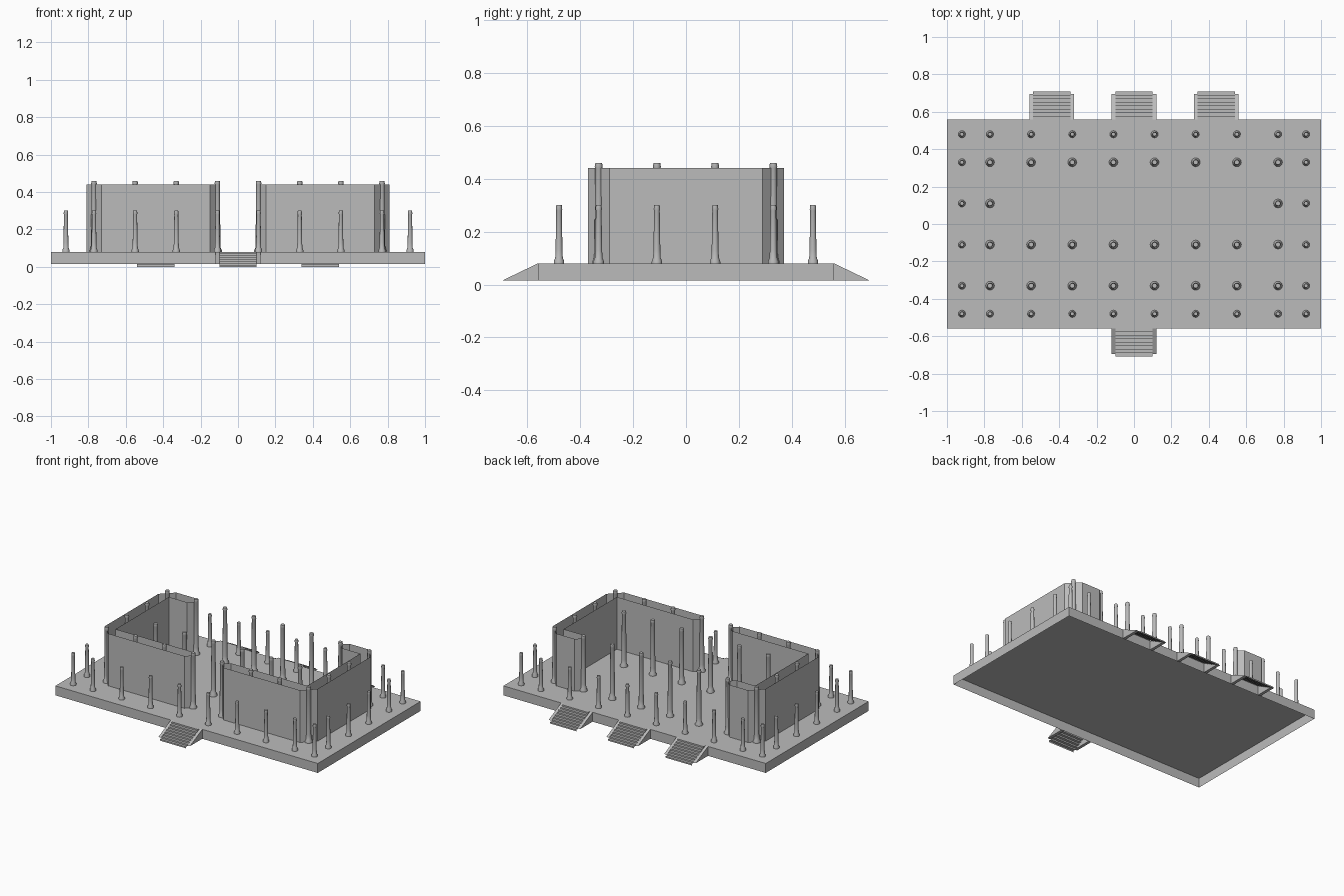
import bpy, bmesh, math
from mathutils import Vector

cube = bpy.data.objects.get("Cube")
if cube:
    bpy.data.objects.remove(cube)

stone = bpy.data.materials.new("grey_stone")
stone.use_nodes = True
grey = (0.5, 0.5, 0.5, 1)
stone.diffuse_color = grey
stone.node_tree.nodes["Principled BSDF"].inputs["Base Color"].default_value = grey

FLOOR, UNDER, WALL_TOP = 0.08, 0.015, 0.44
EDGE_X, EDGE_Y = 1.0, 0.56
COLUMN_X = (0.11, 0.33, 0.55, 0.77, 0.92)
COLUMN_Y = (0.11, 0.33, 0.48)


def finish(bm, name):
    mesh = bpy.data.meshes.new(name)
    bm.to_mesh(mesh)
    bm.free()
    mesh.materials.append(stone)
    obj = bpy.data.objects.new(name, mesh)
    bpy.context.collection.objects.link(obj)
    return obj


def extrude(points, offset, name, caps=True):
    """Sweep a closed outline along an offset, with or without end caps."""
    bm = bmesh.new()
    start = [bm.verts.new(p) for p in points]
    end = [bm.verts.new(Vector(p) + Vector(offset)) for p in points]
    for i in range(len(points)):
        j = (i + 1) % len(points)
        bm.faces.new((start[i], start[j], end[j], end[i]))
    if caps:
        bm.faces.new(start[::-1])
        bm.faces.new(end)
    bmesh.ops.recalc_face_normals(bm, faces=bm.faces)
    return finish(bm, name)


# Platform: a shell that is open underneath
bm = bmesh.new()
bmesh.ops.create_cube(bm, size=1)
for v in bm.verts:
    v.co = (v.co.x * 2 * EDGE_X, v.co.y * 2 * EDGE_Y, FLOOR if v.co.z > 0 else UNDER)
bm.faces.ensure_lookup_table()
bottom = [f for f in bm.faces if f.normal.z < -0.5]
bmesh.ops.delete(bm, geom=bottom, context="FACES_ONLY")
finish(bm, "platform")


# Stairs: a folded sheet of steps between two sloping cheeks
def stairs(name, cx, side, steps=8, run=0.148, half=0.1, cheek=0.02):
    bm = bmesh.new()
    profile = []
    for i in range(steps):
        y = EDGE_Y + run * (i + 1) / steps
        profile += [(y, FLOOR * (1 - i / steps)), (y, FLOOR * (1 - (i + 1) / steps))]
    profile.insert(0, (EDGE_Y, FLOOR))
    rows = [[bm.verts.new((cx + s * half, side * y, z)) for s in (side, -side)]
            for y, z in profile]
    for a, b in zip(rows, rows[1:]):
        bm.faces.new((a[0], a[1], b[1], b[0]))
    bmesh.ops.recalc_face_normals(bm, faces=bm.faces)
    if sum(f.normal.z for f in bm.faces) < 0:
        bmesh.ops.reverse_faces(bm, faces=bm.faces)
    finish(bm, name + "_steps")
    for s in (-1, 1):
        x = cx + s * (half + cheek / 2) - cheek / 2
        triangle = [(x, side * EDGE_Y, FLOOR), (x, side * (EDGE_Y + 0.135), UNDER),
                    (x, side * EDGE_Y, UNDER)]
        extrude(triangle, (cheek, 0, 0), f"{name}_cheek_{'left' if s > 0 else 'right'}")


stairs("front_stairs", 0, -1)
for label, x in (("right", -0.44), ("middle", 0), ("left", 0.44)):
    stairs(f"back_{label}_stairs", x, 1)

# Walls: hollow bays with pointed ends, joined at the corner columns
t = 0.04
cx, cy = COLUMN_X[3], COLUMN_Y[1]
front_end, back_end = COLUMN_X[0], COLUMN_X[2]
outline = [(front_end, -cy), (front_end + t, -cy - t), (cx - t, -cy - t), (cx + t, -cy + t),
           (cx + t, cy - t), (cx - t, cy + t), (back_end + t, cy + t), (back_end, cy),
           (back_end + t, cy - t), (cx - t, cy - t), (cx - t, -cy + t), (front_end + t, -cy + t)]
for label, s in (("left", 1), ("right", -1)):
    extrude([(s * x, y, FLOOR) for x, y in outline], (0, 0, WALL_TOP - FLOOR),
            f"{label}_wall", caps=False)


# Columns: lathed shaft with flared foot and a narrow cap
def column(name, x, y, top, r):
    h = top - FLOOR
    profile = [(1.5 * r, 0), (1.5 * r, 0.008), (1.1 * r, 0.022), (r, 0.05),
               (0.82 * r, h - 0.02), (0.95 * r, h - 0.015), (0.8 * r, h)]
    bm = bmesh.new()
    n = 12
    rings = [[bm.verts.new((x + q * math.cos(math.tau * k / n),
                            y + q * math.sin(math.tau * k / n), FLOOR + z))
              for k in range(n)] for q, z in profile]
    for a, b in zip(rings, rings[1:]):
        for k in range(n):
            m = (k + 1) % n
            bm.faces.new((a[k], a[m], b[m], b[k]))
    bm.faces.new(rings[-1])
    obj = finish(bm, name)
    bpy.context.view_layer.objects.active = obj
    obj.select_set(True)
    bpy.ops.object.shade_smooth_by_angle(angle=math.radians(35))
    obj.select_set(False)


bpy.ops.object.select_all(action="DESELECT")
for y in [s * v for v in COLUMN_Y for s in (-1, 1)]:
    for x in [s * v for v in COLUMN_X for s in (-1, 1)]:
        # The hall stays clear in the row behind its centre
        if y == COLUMN_Y[0] and abs(x) < COLUMN_X[3]:
            continue
        outer = abs(x) == COLUMN_X[4] or abs(y) == COLUMN_Y[2]
        kind = "outer" if outer else "inner"
        column(f"{kind}_column", x, y, 0.30 if outer else 0.46, 0.013 if outer else 0.016)
